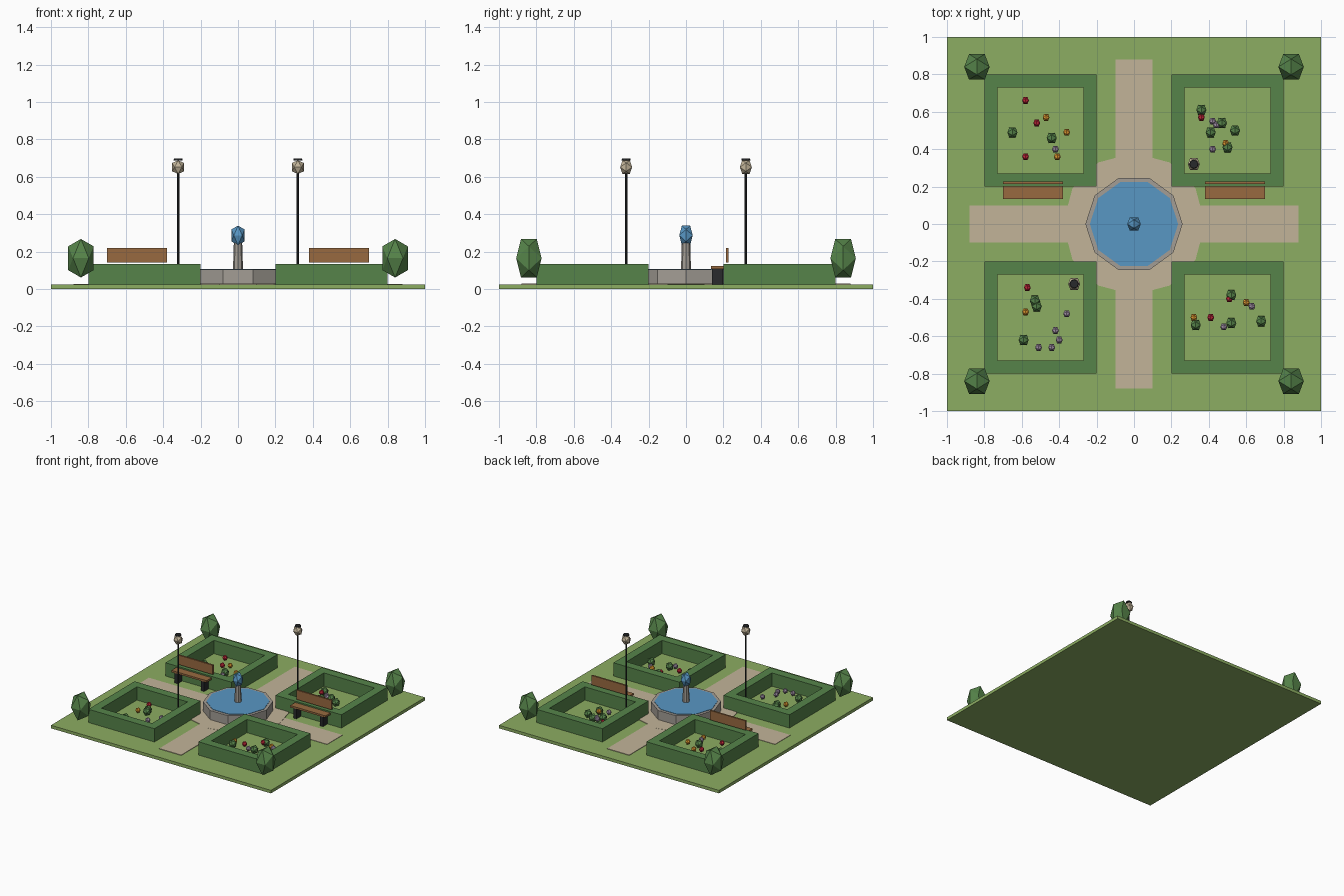
import bpy, bmesh, math
from mathutils import Vector

if "Cube" in bpy.data.objects:
    bpy.data.objects.remove(bpy.data.objects["Cube"])


def material(name, r, g, b):
    def lin(c):
        c /= 255
        return c / 12.92 if c <= 0.04045 else ((c + 0.055) / 1.055) ** 2.4
    m = bpy.data.materials.new(name)
    m.diffuse_color = (lin(r), lin(g), lin(b), 1)
    m.use_nodes = True
    m.node_tree.nodes["Principled BSDF"].inputs["Base Color"].default_value = m.diffuse_color
    return m


GRASS = material("grass green", 140, 173, 98)
LEAF = material("leaf green", 86, 132, 74)
PATH = material("sand", 194, 180, 153)
STONE = material("grey stone", 163, 157, 149)
WATER = material("water blue", 88, 151, 196)
WOOD = material("brown wood", 152, 106, 64)
METAL = material("dark metal", 40, 42, 44)
RED = material("red petals", 195, 40, 58)
ORANGE = material("orange petals", 224, 152, 48)
MAUVE = material("mauve petals", 160, 142, 165)


def finish(name, bm, mat, loc=(0, 0, 0)):
    bmesh.ops.recalc_face_normals(bm, faces=bm.faces)
    me = bpy.data.meshes.new(name)
    bm.to_mesh(me)
    bm.free()
    me.materials.append(mat)
    ob = bpy.data.objects.new(name, me)
    ob.location = loc
    bpy.context.collection.objects.link(ob)
    return ob


def box(name, mat, x0, x1, y0, y1, z0, z1):
    bm = bmesh.new()
    bmesh.ops.create_cube(bm, size=1)
    bmesh.ops.scale(bm, vec=(x1 - x0, y1 - y0, z1 - z0), verts=bm.verts)
    return finish(name, bm, mat, ((x0 + x1) / 2, (y0 + y1) / 2, (z0 + z1) / 2))


def prism(name, mat, sides, r0, r1, x, y, z0, z1):
    """Upright prism with its first corner on +x."""
    bm = bmesh.new()
    rings = []
    for r, z in ((r0, z0), (r1, z1)):
        rings.append([bm.verts.new((r * math.cos(math.tau * i / sides),
                                    r * math.sin(math.tau * i / sides), z))
                      for i in range(sides)])
    lo, hi = rings
    bm.faces.new(lo[::-1])
    bm.faces.new(hi)
    for i in range(sides):
        j = (i + 1) % sides
        bm.faces.new((lo[i], lo[j], hi[j], hi[i]))
    return finish(name, bm, mat, (x, y, 0))


def gem(name, mat, half_width, half_height, loc):
    """Stretched icosahedron with a ridge on top running along y."""
    s = 2 / (1 + math.sqrt(5))
    bm = bmesh.new()
    for a in (-s, s):
        for b in (-1, 1):
            for p in ((0, a, b), (a, b, 0), (b, 0, a)):
                bm.verts.new(Vector((p[0] * half_width, p[1] * half_width,
                                     p[2] * half_height)))
    bmesh.ops.convex_hull(bm, input=bm.verts)
    return finish(name, bm, mat, loc)


def hedge_frame(name, cx, cy):
    """Square hedge ring with an open bed inside."""
    bm = bmesh.new()
    outer, inner, z0, z1 = 0.30, 0.23, 0.02, 0.134
    corners = ((-1, -1), (1, -1), (1, 1), (-1, 1))
    loops = [[bm.verts.new((sx * r, sy * r, z)) for sx, sy in corners]
             for r, z in ((outer, z0), (outer, z1), (inner, z1), (inner, z0))]
    for k in range(4):
        a, b = loops[k], loops[(k + 1) % 4]
        for i in range(4):
            j = (i + 1) % 4
            bm.faces.new((a[i], a[j], b[j], b[i]))
    return finish(name, bm, LEAF, (cx, cy, 0))


# Lawn, crossing paths and central plaza
box("lawn", GRASS, -1, 1, -1, 1, 0, 0.025)
box("path_across", PATH, -0.88, 0.88, -0.10, 0.10, 0.02, 0.028)
box("path_along", PATH, -0.10, 0.10, -0.88, 0.88, 0.02, 0.029)
prism("plaza", PATH, 12, 0.38, 0.38, 0, 0, 0.02, 0.030)

# Fountain
prism("fountain_basin", STONE, 10, 0.26, 0.26, 0, 0, 0.025, 0.105)
prism("fountain_water", WATER, 10, 0.236, 0.236, 0, 0, 0.100, 0.108)
prism("fountain_column", STONE, 8, 0.027, 0.022, 0, 0, 0.10, 0.26)
gem("fountain_spray", WATER, 0.036, 0.052, (0, 0, 0.287))

# Hedged beds and corner bushes
for sx in (-1, 1):
    for sy in (-1, 1):
        hedge_frame("hedge", 0.5 * sx, 0.5 * sy)
        gem("corner_bush", LEAF, 0.068, 0.103, (0.84 * sx, 0.84 * sy, 0.165))

# Benches
for cx in (-0.54, 0.54):
    box("bench_seat", WOOD, cx - 0.16, cx + 0.16, 0.135, 0.20, 0.108, 0.123)
    box("bench_back", WOOD, cx - 0.16, cx + 0.16, 0.214, 0.228, 0.143, 0.22)
    for dx in (-0.12, 0.12):
        box("bench_leg", METAL, cx + dx - 0.014, cx + dx + 0.014,
            0.14, 0.197, 0.02, 0.109)

# Lamps
for s in (-1, 1):
    p = 0.32 * s
    prism("lamp_post", METAL, 8, 0.006, 0.006, p, p, 0.02, 0.63)
    gem("lamp_globe", PATH, 0.032, 0.036, (p, p, 0.652))
    prism("lamp_cap", METAL, 8, 0.025, 0.022, p, p, 0.687, 0.697)

# Shrubs and flowers in the beds
shrubs = ((-.65, .49), (-.44, .46), (.36, .61), (.47, .54), (.54, .50),
          (.41, .49), (.50, .41), (-.53, -.41), (-.52, -.44), (-.59, -.62),
          (.52, -.38), (.33, -.54), (.52, -.53), (.68, -.52))
reds = ((-.58, .66), (-.52, .54), (-.58, .36), (.36, .57), (-.57, -.34),
        (.51, -.40), (.41, -.50))
oranges = ((-.47, .57), (-.36, .49), (-.41, .36), (.49, .43), (-.58, -.47),
           (.60, -.42), (.32, -.50))
mauves = ((-.42, .40), (.42, .55), (.44, .53), (.42, .40), (-.36, -.48),
          (-.42, -.57), (-.40, -.62), (-.51, -.66), (-.44, -.66),
          (.63, -.44), (.48, -.55))
for x, y in shrubs:
    gem("shrub", LEAF, 0.027, 0.030, (x, y, 0.053))
for name, mat, spots in (("red_flower", RED, reds),
                         ("orange_flower", ORANGE, oranges),
                         ("mauve_flower", MAUVE, mauves)):
    for x, y in spots:
        gem(name, mat, 0.018, 0.019, (x, y, 0.058))
